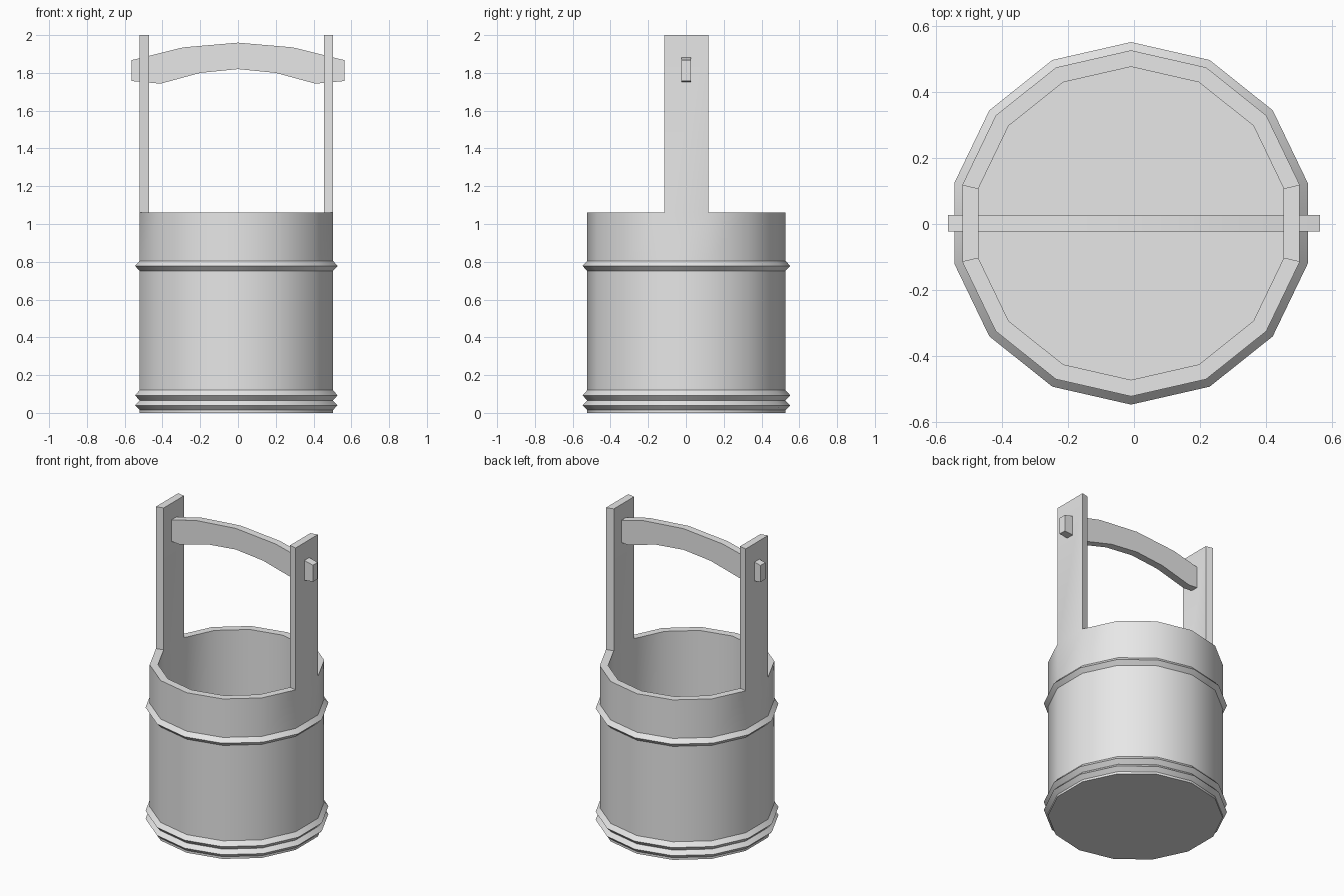
import bpy
import bmesh
from math import sin, cos, pi, radians

SIDES = 14
CX, CY = -0.009, 0.002          # bucket axis
R_OUT, R_IN, R_HOOP = 0.525, 0.475, 0.55
RIM, FLOOR, POST_TOP = 1.06, 0.05, 2.0

cube = bpy.data.objects.get("Cube")
if cube:
    bpy.data.objects.remove(cube, do_unlink=True)

grey = bpy.data.materials.new("plain_grey")
grey.use_nodes = True
grey.diffuse_color = (0.8, 0.8, 0.8, 1)
grey.node_tree.nodes["Principled BSDF"].inputs["Base Color"].default_value = (0.8, 0.8, 0.8, 1)


def finish(bm, name):
    bmesh.ops.recalc_face_normals(bm, faces=bm.faces[:])
    mesh = bpy.data.meshes.new(name)
    bm.to_mesh(mesh)
    bm.free()
    mesh.materials.append(grey)
    obj = bpy.data.objects.new(name, mesh)
    bpy.context.collection.objects.link(obj)
    bpy.ops.object.select_all(action='DESELECT')
    obj.select_set(True)
    bpy.context.view_layer.objects.active = obj
    bpy.ops.object.shade_smooth_by_angle(angle=radians(30))
    return obj


def add_ring(bm, radius, z):
    angles = [pi / 2 + 2 * pi * i / SIDES for i in range(SIDES)]
    return [bm.verts.new((CX + radius * cos(a), CY + radius * sin(a), z)) for a in angles]


def bridge(bm, lower, upper):
    faces = []
    for i in range(SIDES):
        j = (i + 1) % SIDES
        faces.append(bm.faces.new((lower[i], lower[j], upper[j], upper[i])))
    return faces


# Bucket: outer wall with three pointed hoops, rim, inner wall and floor
profile = [(R_OUT, 0)]
for low, mid, high in ((0.015, 0.04, 0.065), (0.066, 0.093, 0.12), (0.752, 0.778, 0.805)):
    profile += [(R_OUT, low), (R_HOOP, mid), (R_OUT, high)]
profile += [(R_OUT, RIM), (R_IN, RIM), (R_IN, FLOOR)]

bm = bmesh.new()
rings = [add_ring(bm, r, z) for r, z in profile]
bm.faces.new(rings[0])
bm.faces.new(rings[-1])
rim_faces = []
for k in range(len(rings) - 1):
    faces = bridge(bm, rings[k], rings[k + 1])
    if profile[k][1] == RIM == profile[k + 1][1]:
        rim_faces = faces

# Two posts: the rim segments facing left and right grow upwards
post_faces = [f for f in rim_faces if abs(f.calc_center_median().y - CY) < 0.01]
grown = bmesh.ops.extrude_face_region(bm, geom=post_faces)
tops = [v for v in grown["geom"] if isinstance(v, bmesh.types.BMVert)]
bmesh.ops.translate(bm, verts=tops, vec=(0, 0, POST_TOP - RIM))
bmesh.ops.delete(bm, geom=[f for f in post_faces if f.is_valid], context='FACES_ONLY')
finish(bm, "bucket_with_posts")

# Arched carrying bar through the posts
upper = [(0, 1.96), (0.29, 1.935), (0.565, 1.867)]
lower = [(0.565, 1.757), (0.41, 1.743), (0.2, 1.8), (0, 1.82)]
half = upper + lower
outline = half + [(-x, z) for x, z in reversed(half) if x > 0]

bm = bmesh.new()
face = bm.faces.new([bm.verts.new((x, CY - 0.025, z)) for x, z in outline])
grown = bmesh.ops.extrude_face_region(bm, geom=[face])
back = [v for v in grown["geom"] if isinstance(v, bmesh.types.BMVert)]
bmesh.ops.translate(bm, verts=back, vec=(0, 0.05, 0))
finish(bm, "carrying_bar")
